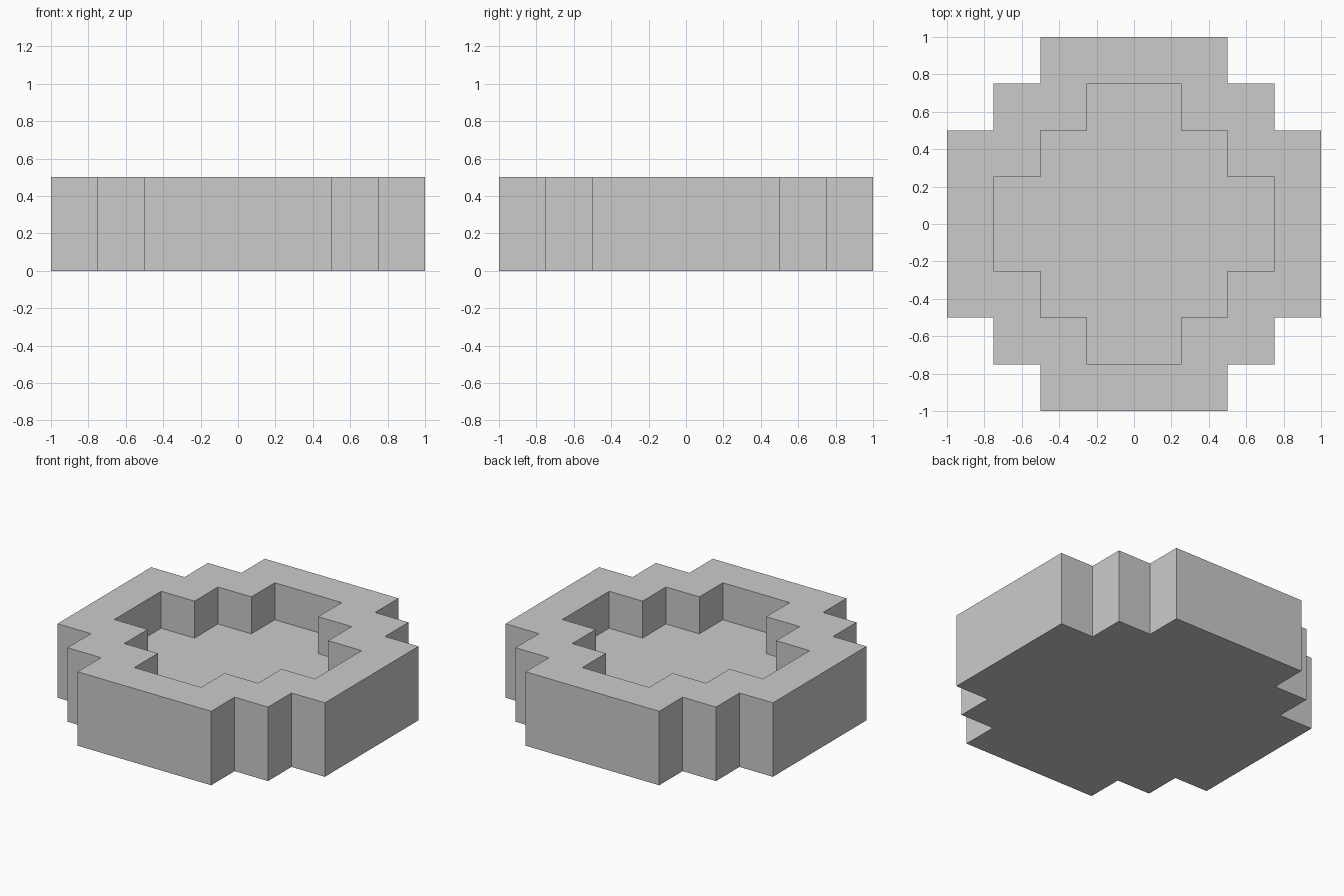
import bpy, bmesh

if "Cube" in bpy.data.objects:
    bpy.data.objects.remove(bpy.data.objects["Cube"])

# One stepped corner, counter-clockwise; the others are quarter turns of it
OUTER_CORNER = [(1, .5), (.75, .5), (.75, .75), (.5, .75), (.5, 1)]
INNER_CORNER = [(x - .25, y - .25) for x, y in OUTER_CORNER]
HEIGHT, FLOOR = 0.5, 0.25


def outline(corner):
    points, pts = [], corner
    for _ in range(4):
        points += pts
        pts = [(-y, x) for x, y in pts]
    return points


def ring(bm, corner, z):
    return [bm.verts.new((x, y, z)) for x, y in outline(corner)]


bm = bmesh.new()
# Rings from the underside, up the outside, across the rim, down into the recess
rings = [ring(bm, OUTER_CORNER, 0), ring(bm, OUTER_CORNER, HEIGHT),
         ring(bm, INNER_CORNER, HEIGHT), ring(bm, INNER_CORNER, FLOOR)]
for a, b in zip(rings, rings[1:]):
    for i in range(len(a)):
        j = (i + 1) % len(a)
        bm.faces.new((a[i], a[j], b[j], b[i]))

# Underside and recess floor
bm.faces.new(rings[0][::-1])
bm.faces.new(rings[-1])

# Merge the coplanar rim quads into clean surfaces
bm.normal_update()
mesh = bpy.data.meshes.new("stepped_basin")
bm.to_mesh(mesh)
bm.free()
basin = bpy.data.objects.new("stepped_basin", mesh)
bpy.context.collection.objects.link(basin)
